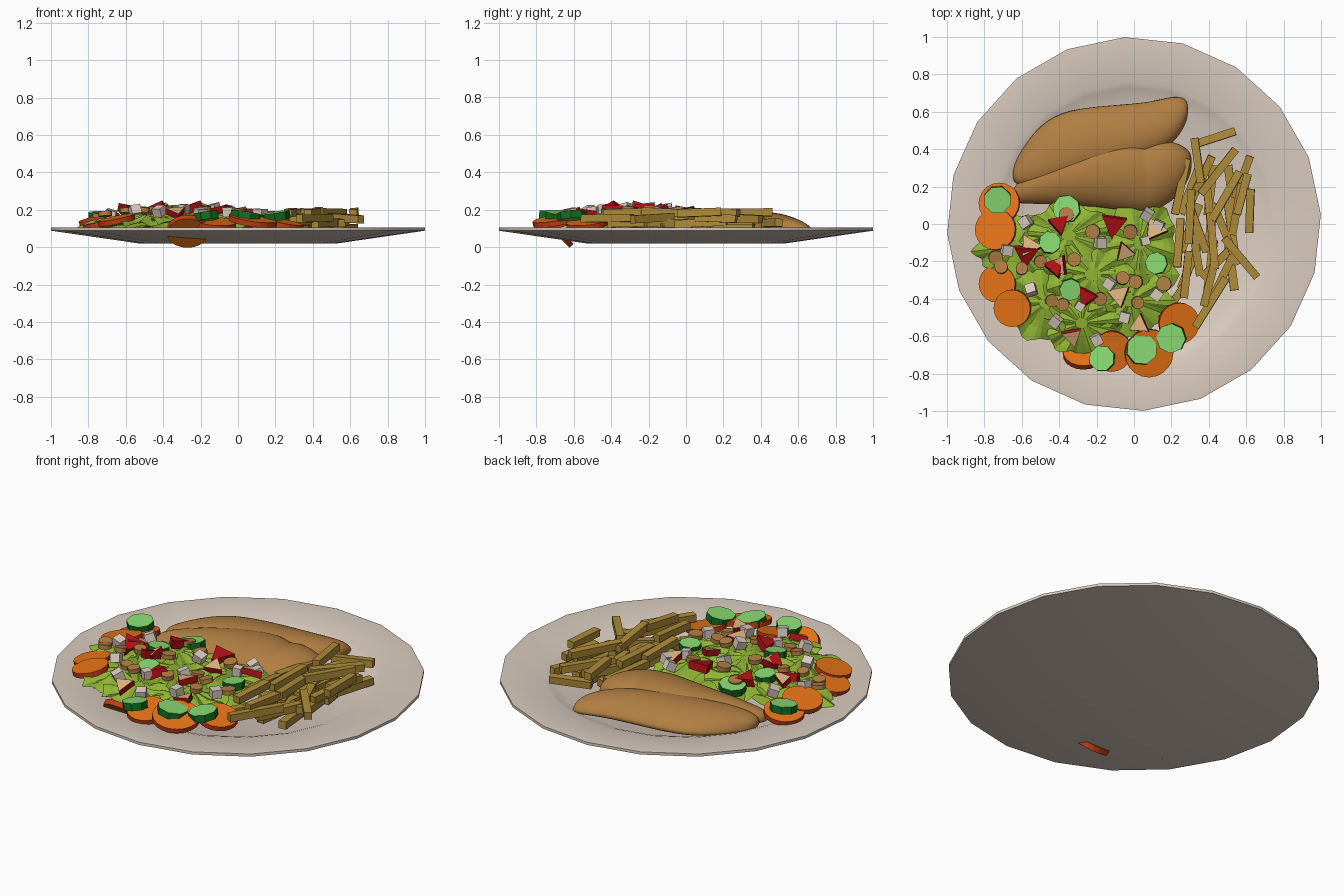
import bpy, bmesh, math, random
from mathutils import Matrix, Vector, Euler

random.seed(4)
if "Cube" in bpy.data.objects:
    bpy.data.objects.remove(bpy.data.objects["Cube"])


def material(name, *rgb):
    mat = bpy.data.materials.new(name)
    mat.use_nodes = True
    mat.diffuse_color = (*rgb, 1)
    mat.node_tree.nodes["Principled BSDF"].inputs["Base Color"].default_value = (*rgb, 1)
    return mat


CREAM = material("cream", .70, .60, .52)
BROWN = material("roast brown", .44, .21, .055)
FRY = material("fried gold", .42, .26, .04)
LEAF = material("leaf green", .28, .46, .035)
ORANGE = material("carrot orange", .8, .17, .008)
RIND = material("carrot rind", .55, .045, .008)
PALE = material("cucumber flesh", .25, .7, .17)
SKIN = material("cucumber skin", .005, .15, .015)
RED = material("tomato red", .42, .005, .007)
TAN = material("pale tan", .72, .45, .21)


def finish(name, bm, mats, smooth=None):
    """Turn a bmesh into an object, optionally smooth up to an angle."""
    mesh = bpy.data.meshes.new(name)
    bm.to_mesh(mesh)
    bm.free()
    for mat in mats:
        mesh.materials.append(mat)
    if smooth:
        for poly in mesh.polygons:
            poly.use_smooth = True
        mesh.set_sharp_from_angle(angle=math.radians(smooth))
    obj = bpy.data.objects.new(name, mesh)
    bpy.context.collection.objects.link(obj)
    return obj


def bridge(bm, a, b, closed=True):
    count = len(a)
    for i in range(count if closed else count - 1):
        j = (i + 1) % count
        bm.faces.new((a[i], a[j], b[j], b[i]))


def prism(bm, sides, radius, depth, matrix):
    """Add a prism: caps use the first material, the side walls the second."""
    made = bmesh.ops.create_cone(bm, cap_ends=True, segments=sides, radius1=radius,
                                 radius2=radius, depth=depth, matrix=matrix)
    for face in {f for v in made["verts"] for f in v.link_faces}:
        face.material_index = 0 if len(face.verts) == sides else 1


def place(x, y, z, tilt=0.0, spin=None):
    """Placement with a random lean and spin."""
    turn = random.uniform(0, 6.28) if spin is None else spin
    lean = Euler((random.uniform(-tilt, tilt), random.uniform(-tilt, tilt), turn))
    return Matrix.Translation((x, y, z)) @ lean.to_matrix().to_4x4()


def mound(x, y):
    """Height of the salad heap."""
    d = ((x + .27) / .55) ** 2 + ((y + .28) / .48) ** 2
    return .175 - .055 * min(d, 1.3)


# Plate: turned profile from underside centre to top centre
SIDES = 20
profile = [(.53, .02), (1, .088), (1, .104), (.98, .106), (.76, .09), (.73, .08), (.66, .05)]
bm = bmesh.new()
rings = []
for r, z in profile:
    rings.append([bm.verts.new((r * math.cos(a), r * math.sin(a), z))
                  for a in (math.tau * (k + .16) / SIDES for k in range(SIDES))])
for lower, upper in zip(rings, rings[1:]):
    bridge(bm, lower, upper)
bm.faces.new(rings[0][::-1])
bm.faces.new(rings[-1])
finish("plate", bm, [CREAM], 30)


# Chicken fillets: domed sections lofted along x (x, front edge, back edge, top)
def fillet(name, stations, lean):
    bm = bmesh.new()
    sections = []
    for x, front, back, top in stations:
        mid, half = (front + back) / 2, (back - front) / 2
        ring = []
        for k in range(9):
            a = math.pi * k / 8
            across = math.cos(a) + lean * math.sin(a)
            ring.append(bm.verts.new((x, mid + half * across,
                                      .06 + (top - .06) * math.sin(a) ** .8)))
        sections.append(ring)
    for a, b in zip(sections, sections[1:]):
        bridge(bm, a, b)
    bm.faces.new(sections[0])
    bm.faces.new(sections[-1])
    bmesh.ops.recalc_face_normals(bm, faces=bm.faces)
    obj = finish(name, bm, [BROWN], 80)
    sub = obj.modifiers.new("soften", "SUBSURF")
    sub.levels = sub.render_levels = 2


fillet("back_fillet", [(-.65, .23, .3, .11), (-.61, .2, .4, .14), (-.5, .2, .56, .17),
                       (-.36, .24, .64, .19), (-.1, .3, .66, .19), (.08, .36, .67, .18),
                       (.2, .42, .70, .16), (.26, .5, .69, .14), (.29, .57, .66, .11)], -.25)
fillet("front_fillet", [(-.65, .11, .19, .11), (-.6, .1, .25, .14), (-.42, .09, .34, .18),
                        (-.2, .07, .44, .2), (0, .04, .47, .21), (.06, .04, .43, .19),
                        (.12, .05, .46, .2), (.22, .11, .44, .18), (.28, .2, .41, .15),
                        (.31, .28, .37, .11)], .2)

# Fries: x, y in hundredths and heading in degrees, three loose layers
fries = [(34, 34, 98), (43, 46, 18), (45, 28, 52), (58, 25, 70), (62, 7, 88), (25, 20, 78),
         (30, 4, 87), (40, 10, 96), (49, 15, 60), (55, 8, 80), (24, -10, 86), (33, -13, 99),
         (42, -9, 95), (50, -8, 112), (57, -18, 130), (45, -20, 45), (40, -33, 76),
         (47, -29, 64), (41, -42, 58), (20, -43, 55), (28, -27, 84), (36, 24, 65),
         (58, 16, 75), (34, -2, 110)]
bm = bmesh.new()
for i, (x, y, heading) in enumerate(fries):
    size = Matrix.Diagonal((random.uniform(.22, .31), .042, .042, 1))
    height = (.185, .13, .155, .1)[i % 4]
    spot = place(x / 100, y / 100, height, .07, math.radians(heading))
    bmesh.ops.create_cube(bm, size=1, matrix=spot @ size)
# Bottom layer hidden under the heap
for i in range(9):
    spot = place(.3 + .11 * (i % 3), -.22 + .2 * (i // 3), .085, .03, 1.2 + .25 * (i % 3))
    bmesh.ops.create_cube(bm, size=1, matrix=spot @ Matrix.Diagonal((.27, .045, .045, 1)))
finish("fries", bm, [FRY])


# Lettuce: overlapping ruffled leaves draped over the heap
def leaf(index, cx, cy, rx, ry, lift):
    bm = bmesh.new()
    steps, segs = 6, 44
    phase = index * 1.7
    rings = []
    for i in range(1, steps + 1):
        t = i / steps
        ring = []
        for k in range(segs):
            a = math.tau * k / segs
            edge = 1 + t * (.07 * math.sin(5 * a + phase) + .05 * math.sin(11 * a + phase))
            x = cx + rx * t * edge * math.cos(a)
            y = cy + ry * t * edge * math.sin(a)
            wave = .016 * t * math.sin(9 * a + phase) + .01 * math.sin(32 * (x + y * .5) + phase)
            ring.append(bm.verts.new((x, y, mound(x, y) + lift + wave - .02 * t * t)))
        rings.append(ring)
    for a, b in zip(rings, rings[1:]):
        bridge(bm, b, a)
    bm.faces.new(rings[0])
    bmesh.ops.recalc_face_normals(bm, faces=bm.faces)
    finish(f"lettuce_leaf_{index}", bm, [LEAF])


leaves = [(-.27, -.27, .46, .38, -.03), (-.63, -.12, .22, .17, .01), (-.47, -.42, .23, .2, .005),
          (-.28, -.53, .2, .17, .01), (-.02, -.41, .22, .19, .005), (.03, -.1, .2, .22, .01),
          (-.35, -.06, .24, .17, .012), (-.22, -.27, .27, .2, .01)]
for i, spec in enumerate(leaves):
    leaf(i + 1, *spec)

# Carrot slices: leaning outward around the heap, one dug in steeply
carrots = [(-72, 11, 11), (-74, -3, 11), (-73, -32, 10), (-65, -45, 10),
           (-12, -68, 11), (8, -69, 13), (24, -53, 11)]
bm = bmesh.new()
for i, (x, y, r) in enumerate(carrots):
    out = Vector((x / 100 + .25, y / 100 + .27, 0)).normalized()
    lean = Matrix.Rotation(.22, 4, (-out.y, out.x, 0))
    spot = Matrix.Translation((x / 100, y / 100, .125 + .02 * (i % 2)))
    prism(bm, 20, r / 100, .028, spot @ lean)
prism(bm, 20, .11, .03, Matrix.Translation((-.27, -.69, .085)) @ Matrix.Rotation(-.78, 4, "X"))
finish("carrot_slices", bm, [ORANGE, RIND])

# Cucumber slices
cucumbers = [(-73, 13, 7.5), (-36, 8, 7.5), (-45, -10, 6), (-34, -35, 6),
             (12, -21, 6), (-17, -72, 7), (4, -67, 8.5), (20, -61, 8)]
bm = bmesh.new()
for x, y, r in cucumbers:
    x, y = x / 100, y / 100
    prism(bm, 8, r / 100, .042, place(x, y, max(mound(x, y), .145) + .02, .15))
finish("cucumber_slices", bm, [PALE, SKIN])


# Toppings scattered on the heap
def scatter(name, spots, sides, radius, depth, mats, tilt, lift):
    bm = bmesh.new()
    for x, y in spots:
        x, y = x / 100, y / 100
        size = radius * random.uniform(.88, 1.12)
        prism(bm, sides, size, depth, place(x, y, mound(x, y) + lift, tilt))
    finish(name, bm, mats)


scatter("tomato_wedges", [(-40, 0), (-11, 0), (-25, -39), (-58, -16), (-42, -23)],
        3, .07, .045, [RED, RED], .4, .035)
scatter("apple_wedges", [(-5, -15), (11, -3), (-56, -12), (-33, -60), (3, -54), (-8, -38),
                         (-40, -22)], 3, .065, .035, [TAN, RED], .35, .035)
scatter("cheese_cubes", [(-58, 1), (-18, -10), (6, -9), (-55, -35), (-42, -52), (-13, -32),
                         (-20, -62), (12, -38), (-29, -44), (-68, -14), (7, 5), (-5, -50),
                         (13, -1)], 4, .036, .05, [CREAM, CREAM], .4, .035)
scatter("mushroom_rounds", [(-36, 5), (-22, -4), (-2, -4), (-50, -20), (-60, -24), (-71, -23),
                            (-32, -19), (-6, -29), (2, -42), (16, -32), (-44, -41), (-38, -43),
                            (-18, -40), (1, -31), (-74, -18)],
        12, .036, .025, [BROWN, BROWN], .2, .038)
